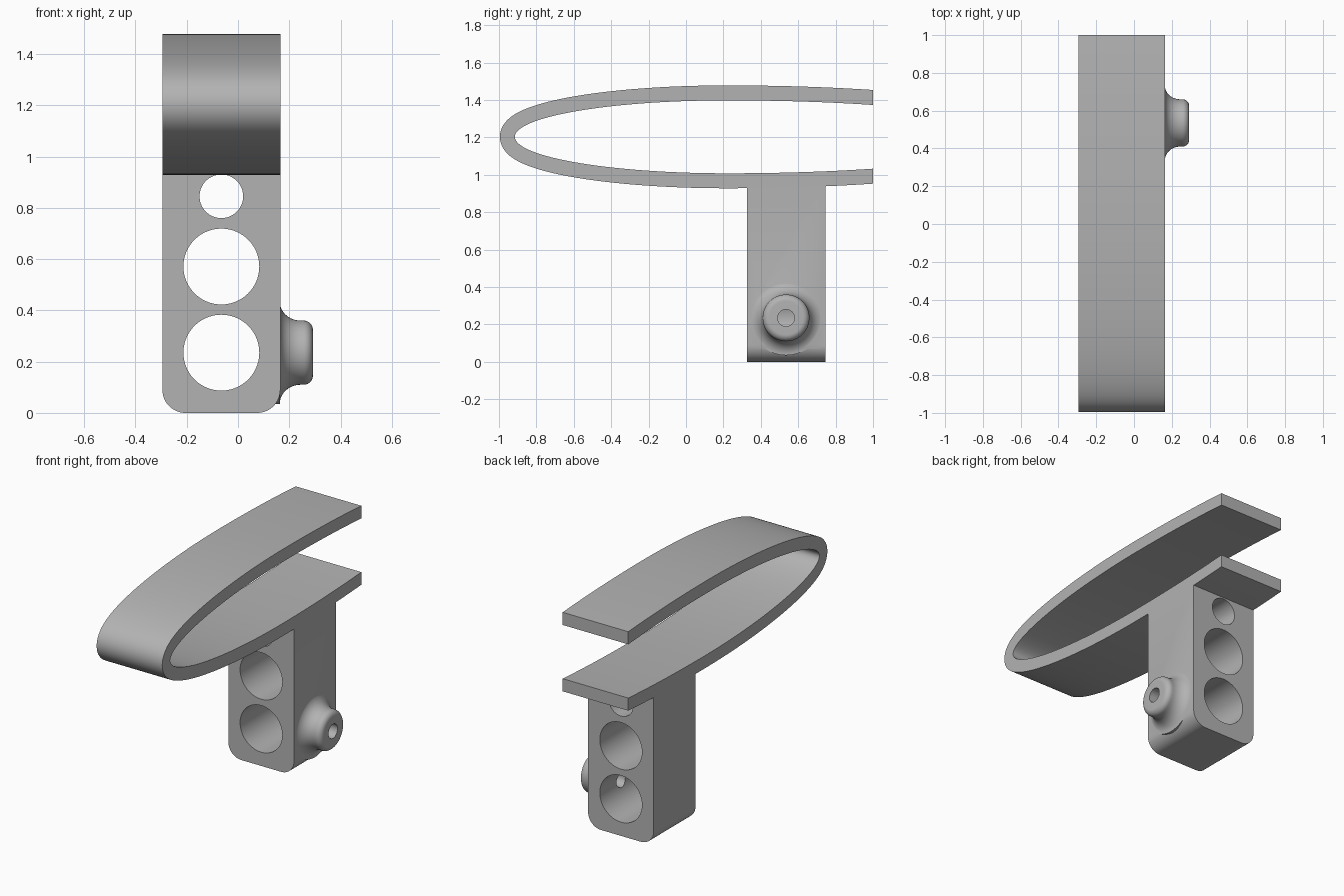
import bpy, bmesh, math
from mathutils import Vector, Matrix

if "Cube" in bpy.data.objects:
    bpy.data.objects.remove(bpy.data.objects["Cube"], do_unlink=True)

grey = bpy.data.materials.new("plain grey")
grey.use_nodes = True
GREY = (0.45, 0.45, 0.45, 1)
grey.diffuse_color = GREY
grey.node_tree.nodes["Principled BSDF"].inputs["Base Color"].default_value = GREY

X_MIN, X_MAX = -0.295, 0.165
MID_X = (X_MIN + X_MAX) / 2
KNOB_Y, KNOB_Z = 0.535, 0.235


def finish(name, bm):
    bmesh.ops.recalc_face_normals(bm, faces=bm.faces)
    mesh = bpy.data.meshes.new(name)
    bm.to_mesh(mesh)
    bm.free()
    mesh.materials.append(grey)
    ob = bpy.data.objects.new(name, mesh)
    bpy.context.collection.objects.link(ob)
    return ob


def select(ob):
    bpy.ops.object.select_all(action='DESELECT')
    ob.select_set(True)
    bpy.context.view_layer.objects.active = ob


def smooth(ob):
    select(ob)
    bpy.ops.object.shade_smooth_by_angle(angle=math.radians(30))


def cylinder(name, radius, length, centre, axis):
    bm = bmesh.new()
    turn = Vector((0, 0, 1)).rotation_difference(Vector(axis)).to_matrix().to_4x4()
    bmesh.ops.create_cone(bm, cap_ends=True, segments=96, radius1=radius, radius2=radius,
                          depth=length, matrix=Matrix.Translation(centre) @ turn)
    return finish(name, bm)


def boolean(ob, other, operation):
    mod = ob.modifiers.new(operation, 'BOOLEAN')
    mod.operation, mod.solver, mod.object = operation, 'EXACT', other
    select(ob)
    bpy.ops.object.modifier_apply(modifier=mod.name)
    bpy.data.objects.remove(other, do_unlink=True)


# Spring clip: open half ellipse with a flatter tail, thickened outwards
def clip_band():
    cy, cz, b, wall = 0.22, 1.203, 0.195, 0.08
    front, tail = 1.135, 1.6
    end = math.acos((1 - cy) / tail)
    steps = 160
    inner, outer = [], []
    for i in range(steps + 1):
        t = end + (2 * math.pi - 2 * end) * i / steps
        a = tail if math.cos(t) > 0 else front
        p = Vector((cy + a * math.cos(t), cz + b * math.sin(t)))
        n = Vector((math.cos(t) / a, math.sin(t) / b)).normalized()
        q = p + n * wall
        if i in (0, steps):
            q.y += (q.x - 1) * n.x / n.y
            q.x = 1
        inner.append(p)
        outer.append(q)
    bm = bmesh.new()
    rows = [[bm.verts.new((x, p.x, p.y)) for p in line]
            for x in (X_MIN, X_MAX) for line in (inner, outer)]
    li, lo, ri, ro = rows
    for i in range(steps):
        for u, v in ((li, ri), (lo, ro), (li, lo), (ri, ro)):
            bm.faces.new((u[i], u[i + 1], v[i + 1], v[i]))
    for i in (0, steps):
        bm.faces.new((li[i], lo[i], ro[i], ri[i]))
    return finish("clip_band", bm)


# Stem: block with rounded lower edges
def stem_block():
    y0, y1, top, r = 0.325, 0.745, 0.97, 0.09
    profile = [(X_MIN, top)]
    for cx, start in ((X_MIN + r, 180), (X_MAX - r, 270)):
        for i in range(17):
            t = math.radians(start + 90 * i / 16)
            profile.append((cx + r * math.cos(t), r + r * math.sin(t)))
    profile.append((X_MAX, top))
    bm = bmesh.new()
    face = bm.faces.new([bm.verts.new((x, y0, z)) for x, z in profile])
    new = bmesh.ops.extrude_face_region(bm, geom=[face])["geom"]
    bmesh.ops.translate(bm, vec=(0, y1 - y0, 0),
                        verts=[v for v in new if isinstance(v, bmesh.types.BMVert)])
    return finish("stem", bm)


# Side knob: revolved flared skirt, straight neck, rounded rim
def side_knob():
    def arc(cx, cr, rx, rr, start, stop, n=12):
        return [(cx + rx * math.cos(t), cr + rr * math.sin(t)) for t in
                (math.radians(start + (stop - start) * i / n) for i in range(n + 1))]
    profile = [(0.13, 0), (0.13, 0.2)]
    profile += arc(0.245, 0.2, 0.082, 0.075, 180, 270)
    profile += arc(0.257, 0.09, 0.035, 0.035, 90, 0)
    profile.append((0.292, 0))
    bm = bmesh.new()
    verts = [bm.verts.new((x, KNOB_Y, KNOB_Z + r)) for x, r in profile]
    edges = [bm.edges.new(pair) for pair in zip(verts, verts[1:])]
    bmesh.ops.spin(bm, geom=verts + edges, cent=(0, KNOB_Y, KNOB_Z), axis=(1, 0, 0),
                   angle=2 * math.pi, steps=72)
    bmesh.ops.remove_doubles(bm, verts=bm.verts, dist=0.0001)
    return finish("side_knob", bm)


smooth(clip_band())

stem = stem_block()
boolean(stem, side_knob(), 'UNION')

# Three bores through the stem and one screw hole through the knob
for z, r in ((0.235, 0.148), (0.571, 0.148), (0.845, 0.085)):
    boolean(stem, cylinder("bore_cutter", r, 1, (MID_X, KNOB_Y, z), (0, 1, 0)), 'DIFFERENCE')
boolean(stem, cylinder("screw_cutter", 0.045, 0.4, (0.15, KNOB_Y, KNOB_Z), (1, 0, 0)), 'DIFFERENCE')
smooth(stem)
